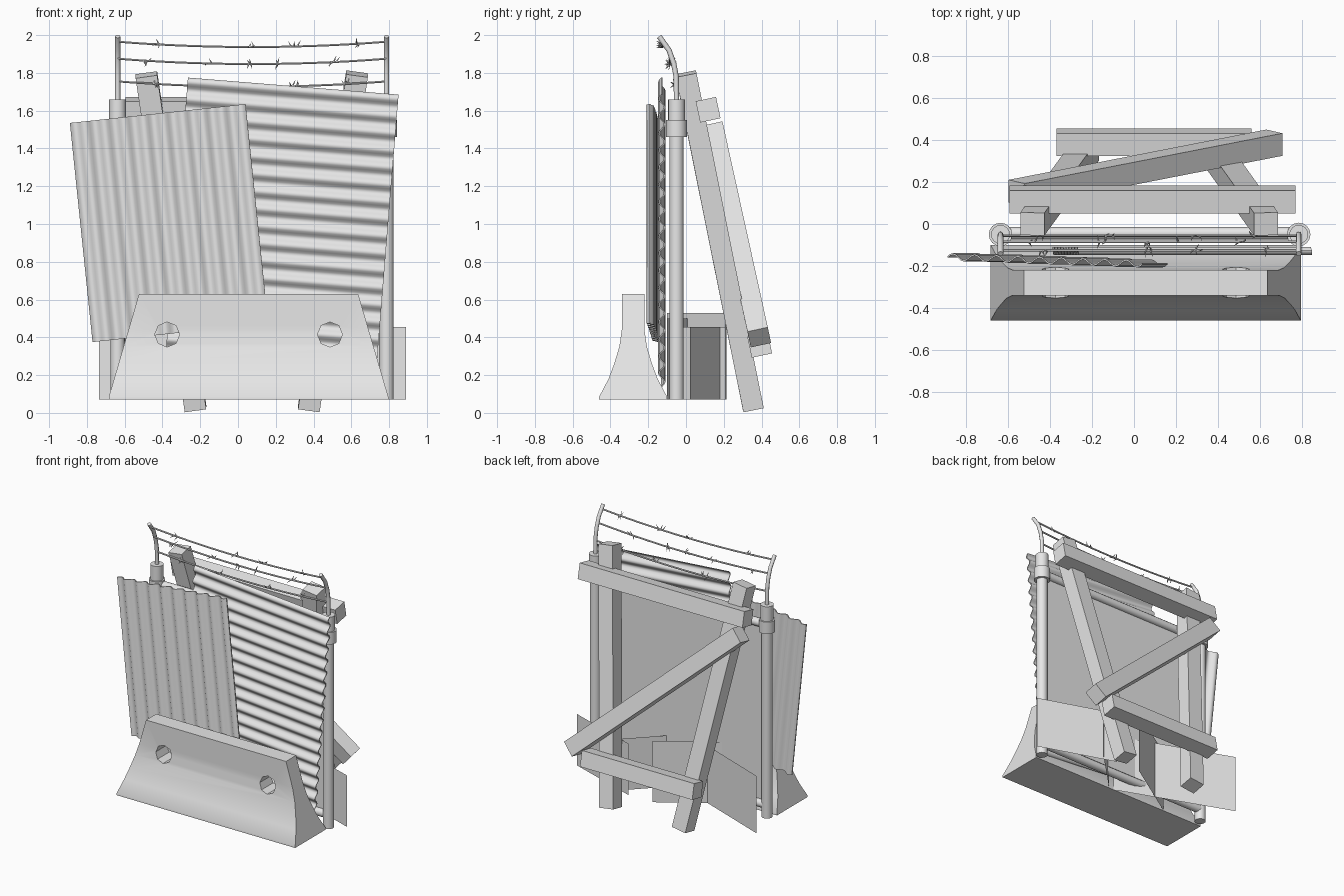
import bpy, bmesh, math, random
from mathutils import Vector as V, Matrix

if "Cube" in bpy.data.objects:
    bpy.data.objects.remove(bpy.data.objects["Cube"])

random.seed(4)
grey = bpy.data.materials.new("plain_grey")
grey.diffuse_color = (0.8, 0.8, 0.8, 1)
grey.use_nodes = True
grey.node_tree.nodes["Principled BSDF"].inputs["Base Color"].default_value = grey.diffuse_color


def finish(ob, smooth=None):
    ob.data.materials.clear()
    ob.data.materials.append(grey)
    if smooth:
        bpy.ops.object.select_all(action='DESELECT')
        ob.select_set(True)
        bpy.context.view_layer.objects.active = ob
        bpy.ops.object.shade_smooth_by_angle(angle=math.radians(smooth))
    return ob


def from_bmesh(name, bm, smooth=None, fix=True):
    if fix:
        bmesh.ops.recalc_face_normals(bm, faces=bm.faces)
    me = bpy.data.meshes.new(name)
    bm.to_mesh(me)
    bm.free()
    ob = bpy.data.objects.new(name, me)
    bpy.context.collection.objects.link(ob)
    return finish(ob, smooth)


def bake(ob):
    """Replace an object by its evaluated mesh."""
    dg = bpy.context.evaluated_depsgraph_get()
    me = bpy.data.meshes.new_from_object(ob.evaluated_get(dg))
    name = ob.name
    bpy.data.objects.remove(ob)
    new = bpy.data.objects.new(name, me)
    bpy.context.collection.objects.link(new)
    return new


def tube(name, pts, r, sides=2):
    cu = bpy.data.curves.new(name, 'CURVE')
    cu.dimensions = '3D'
    cu.bevel_depth, cu.bevel_resolution, cu.use_fill_caps = r, sides, True
    sp = cu.splines.new('POLY')
    sp.points.add(len(pts) - 1)
    for p, co in zip(sp.points, pts):
        p.co = (*co, 1)
    ob = bpy.data.objects.new(name, cu)
    bpy.context.collection.objects.link(ob)
    return finish(bake(ob), 50)


def cylinder(bm, a, b, r1, r2, n):
    a, b = V(a), V(b)
    d = b - a
    m = Matrix.Translation((a + b) / 2) @ d.to_track_quat('Z', 'Y').to_matrix().to_4x4()
    bmesh.ops.create_cone(bm, cap_ends=True, segments=n, radius1=r1, radius2=r2,
                          depth=d.length, matrix=m)


LEAN = math.radians(12)
NORMAL = V((0, math.cos(LEAN), math.sin(LEAN)))


def plank(name, a, b, w=0.115, d=0.11):
    """Square timber from a to b lying in the leaning frame."""
    a, b = V(a), V(b)
    z = (b - a).normalized()
    x = NORMAL.cross(z).normalized()
    y = z.cross(x)
    rot = Matrix((x * w, y * d, z * (b - a).length)).transposed().to_4x4()
    bm = bmesh.new()
    bmesh.ops.create_cube(bm, size=1, matrix=Matrix.Translation((a + b) / 2) @ rot)
    from_bmesh(name, bm)


def corrugated(name, corner, across, along, waves, amp, thick=0.008):
    """Sheet whose wave runs over 'across' and whose ridges follow 'along'."""
    c, u, v = V(corner), V(across), V(along)
    n = u.cross(v).normalized()
    bm = bmesh.new()
    steps = waves * 8
    rows = []
    for side in (-0.5, 0.5):
        for t in (0, 1):
            rows.append([bm.verts.new(c + u * (i / steps) + v * t + n * (
                amp * math.sin(math.tau * i / 8) + side * thick)) for i in range(steps + 1)])
    loop = [rows[0], rows[1], rows[3], rows[2]]
    for k in range(4):
        p, q = loop[k], loop[(k + 1) % 4]
        for i in range(steps):
            bm.faces.new((p[i], p[i + 1], q[i + 1], q[i]))
    for i in (0, steps):
        bm.faces.new([r[i] for r in loop])
    from_bmesh(name, bm, 50)


def sheet(name, a, b, z0, z1):
    bm = bmesh.new()
    bm.faces.new([bm.verts.new(p) for p in
                  ((*a, z0), (*b, z0), (*b, z1), (*a, z1))])
    from_bmesh(name, bm, fix=False)


# Concrete barrier: flared profile, ends leaning inward, two lifting holes
half = [(0.18, 0.07), (0.18, 0.085), (0.13, 0.18), (0.1, 0.26), (0.073, 0.35),
        (0.06, 0.44), (0.06, 0.63)]
profile = [(-0.28 - y, z) for y, z in half] + [(-0.28 + y, z) for y, z in reversed(half)]
bm = bmesh.new()
rings = []
for s in (-1, 1):
    rings.append([bm.verts.new((0.056 + s * (0.74 - 0.16 * max(0, z - 0.085) / 0.545), y, z))
                  for y, z in profile])
for i in range(len(profile)):
    j = (i + 1) % len(profile)
    bm.faces.new((rings[0][i], rings[0][j], rings[1][j], rings[1][i]))
for r in rings:
    bm.faces.new(r)
barrier = from_bmesh("concrete_barrier", bm)
bm = bmesh.new()
for x in (-0.375, 0.487):
    cylinder(bm, (x, -0.6, 0.415), (x, 0, 0.415), 0.066, 0.066, 8)
cutter = from_bmesh("hole_cutter", bm)
cutter.hide_render = True
mod = barrier.modifiers.new("holes", 'BOOLEAN')
mod.operation, mod.object, mod.solver = 'DIFFERENCE', cutter, 'EXACT'
barrier = finish(bake(barrier), 30)
bpy.data.objects.remove(cutter)

# Fence posts with collars and bent wire arms
PX = (-0.637, 0.786)
for side, x in zip(("left", "right"), PX):
    bm = bmesh.new()
    for z0, z1, r in ((0.07, 1.48, 0.038), (1.46, 1.55, 0.056), (1.54, 1.66, 0.045)):
        cylinder(bm, (x, -0.05, z0), (x, -0.05, z1), r, r, 16)
    from_bmesh(side + "_post", bm, 40)
    tube(side + "_wire_arm", [(x, -0.05, 1.64), (x, -0.052, 1.78), (x, -0.065, 1.85),
                              (x, -0.09, 1.92), (x, -0.142, 1.993)], 0.014)

# Fence rails and mesh infill
for name, z in (("top_rail", 1.51), ("bottom_rail", 0.16)):
    bm = bmesh.new()
    cylinder(bm, (PX[0], -0.045, z), (PX[1], -0.045, z), 0.03, 0.03, 12)
    from_bmesh(name, bm, 40)
sheet("fence_mesh", (PX[0], -0.045), (PX[1], -0.045), 0.16, 1.51)

# Sagging barbed wires
for k, (y, z, barbs) in enumerate((
        (-0.125, 1.965, (-0.43, 0.07, 0.30, 0.64)),
        (-0.085, 1.875, (-0.49, -0.15, 0.07, 0.21, 0.51)),
        (-0.055, 1.755, (-0.45, -0.12, 0.30, 0.58)))):
    def sag(x):
        t = 2 * (x - PX[0]) / (PX[1] - PX[0]) - 1
        return V((x, y, z - 0.028 * (1 - t * t)))
    tube(f"barbed_wire_{k + 1}",
         [sag(PX[0] + (PX[1] - PX[0]) * i / 14) for i in range(15)], 0.006, 1)
    bm = bmesh.new()
    for x in barbs:
        for _ in range(4):
            d = V((random.uniform(-0.5, 0.5), random.uniform(-1, 1),
                   random.uniform(-1, 1))).normalized()
            p = sag(x + random.uniform(-0.02, 0.02))
            cylinder(bm, p, p + d * 0.035, 0.006, 0.0005, 4)
    from_bmesh(f"wire_barbs_{k + 1}", bm)

# Corrugated metal sheets: upright ridges on the left, level ridges on the right
corrugated("left_metal_sheet", (-0.89, -0.157, 1.535), (0.93, -0.033, 0.10),
           (0.12, 0, -1.16), 9, 0.015)
corrugated("right_metal_sheet", (-0.265, -0.128, 1.775), (-0.125, 0, -1.545),
           (1.115, 0, -0.09), 17, 0.015)

# Leaning timber frame behind the fence
plank("left_leg", (-0.225, 0.356, 0.022), (-0.485, 0.0, 1.79))
plank("right_leg", (0.375, 0.356, 0.022), (0.63, 0.0, 1.795))
plank("top_beam", (-0.595, 0.117, 1.605), (0.77, 0.117, 1.605))
plank("lower_beam", (-0.37, 0.39, 0.36), (0.56, 0.39, 0.36))
plank("diagonal_brace", (-0.56, 0.148, 1.49), (0.67, 0.388, 0.40))

# Upright loose sheets at the base
for k, (a, b, top) in enumerate((
        ((-0.735, 0.215), (0.10, -0.10), 0.50),
        ((0.13, 0.21), (-0.35, -0.10), 0.53),
        ((0.16, -0.08), (0.45, 0.21), 0.455),
        ((0.89, 0.02), (0.33, 0.21), 0.455))):
    sheet(f"base_sheet_{k + 1}", a, b, 0.07, top)
